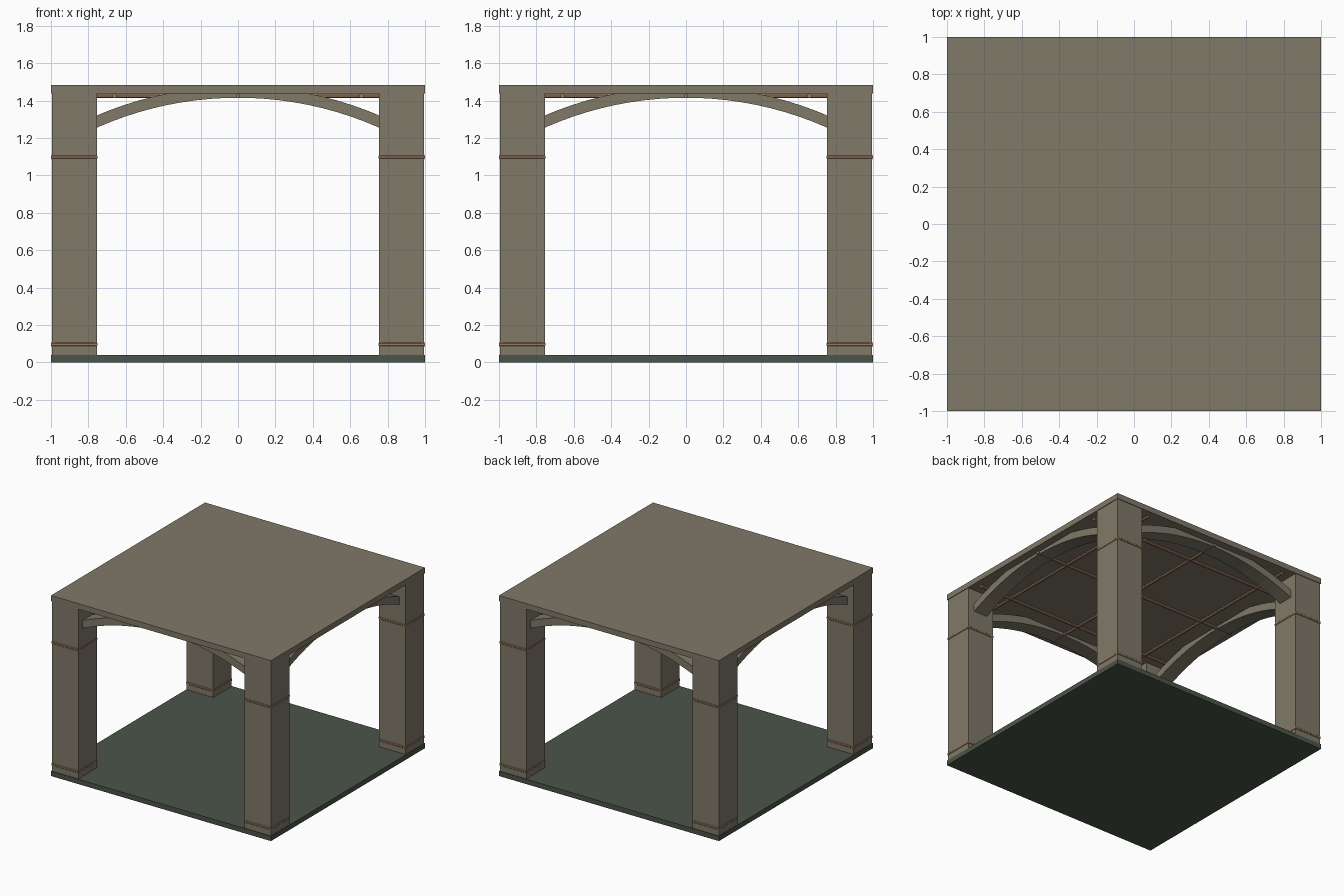
import bpy, bmesh, math
from mathutils import Matrix, Vector

if "Cube" in bpy.data.objects:
    bpy.data.objects.remove(bpy.data.objects["Cube"])


def material(name, rgb):
    m = bpy.data.materials.new(name)
    m.diffuse_color = (*rgb, 1)
    m.use_nodes = True
    m.node_tree.nodes["Principled BSDF"].inputs["Base Color"].default_value = m.diffuse_color
    return m


STONE = material("warm grey stone", (0.215, 0.192, 0.14))
FLOOR = material("dark green floor", (0.071, 0.09, 0.067))
COPPER = material("dull copper", (0.33, 0.2, 0.125))


def finish(name, bm, mat):
    bmesh.ops.recalc_face_normals(bm, faces=bm.faces)
    me = bpy.data.meshes.new(name)
    bm.to_mesh(me)
    bm.free()
    me.materials.append(mat)
    ob = bpy.data.objects.new(name, me)
    bpy.context.collection.objects.link(ob)
    return ob


def box(name, lo, hi, mat):
    bm = bmesh.new()
    lo, hi = Vector(lo), Vector(hi)
    bmesh.ops.create_cube(bm, size=1, matrix=Matrix.Translation((lo + hi) / 2)
                          @ Matrix.Diagonal((*(hi - lo), 1)))
    return finish(name, bm, mat)


def add_rod(bm, centre, length, axis, radius):
    turn = Matrix.Rotation(math.pi / 2, 4, 'Y' if axis == 'x' else 'X')
    bmesh.ops.create_cone(bm, cap_ends=True, segments=8, radius1=radius, radius2=radius,
                          depth=length, matrix=Matrix.Translation(centre) @ turn
                          @ Matrix.Rotation(math.pi / 8, 4, 'Z'))


# Floor and roof slabs
box("floor_slab", (-1, -1, 0), (1, 1, 0.04), FLOOR)
box("roof_slab", (-1, -1, 1.437), (1, 1, 1.483), STONE)

# Corner pillars, each with two copper bands
C, H = 0.875, 0.12
for sx, xn in ((-1, "left"), (1, "right")):
    for sy, yn in ((-1, "front"), (1, "back")):
        x, y = sx * C, sy * C
        box(f"{yn}_{xn}_pillar", (x - H, y - H, 0.04), (x + H, y + H, 1.44), STONE)
        bm = bmesh.new()
        for z in (0.096, 1.098):
            for s in (-1, 1):
                add_rod(bm, (x, y + s * 0.1115, z), 0.244, 'x', 0.0135)
                add_rod(bm, (x + s * 0.1115, y, z), 0.244, 'y', 0.0135)
        finish(f"{yn}_{xn}_pillar_bands", bm, COPPER)


# Shallow arches between the pillars
def arch(name, angle):
    r, top, n, half = 1.861, 1.415, 20, 0.757
    bm = bmesh.new()
    rings = []
    for i in range(n + 1):
        x = half * (2 * i / n - 1)
        lower = top - r + math.sqrt(r * r - x * x)
        upper = top - r + math.sqrt((r + 0.06) ** 2 - x * x)
        rings.append([bm.verts.new((x, -C + d, z)) for d, z in
                      ((-0.0625, lower), (0.0625, lower), (0.0625, upper), (-0.0625, upper))])
    for a, b in zip(rings, rings[1:]):
        for k in range(4):
            bm.faces.new((a[k], a[(k + 1) % 4], b[(k + 1) % 4], b[k]))
    bm.faces.new(rings[0])
    bm.faces.new(rings[-1])
    bm.transform(Matrix.Rotation(angle, 4, 'Z'))
    finish(name, bm, STONE)


for i, side in enumerate(("front", "right", "back", "left")):
    arch(f"{side}_arch", i * math.pi / 2)

# Grid of copper rods under the ceiling
bm = bmesh.new()
for p in (-0.66, 0, 0.66):
    add_rod(bm, (0, p, 1.425), 1.9, 'x', 0.0125)
    add_rod(bm, (p, 0, 1.425), 1.9, 'y', 0.0125)
finish("ceiling_rods", bm, COPPER)
